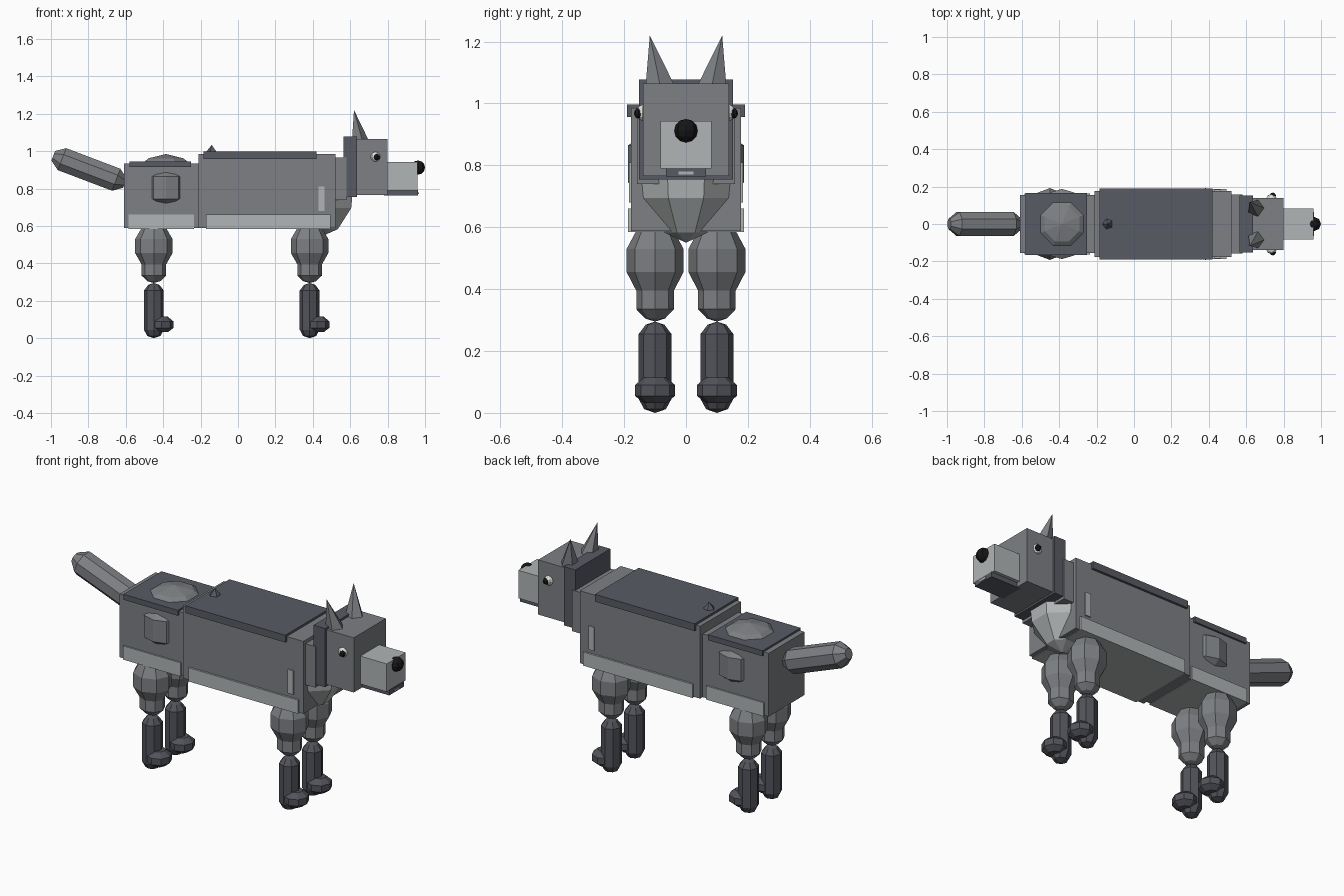
import bpy, bmesh, math
from mathutils import Vector, Matrix

if "Cube" in bpy.data.objects:
    bpy.data.objects.remove(bpy.data.objects["Cube"])


def mat(name, r, g, b):
    m = bpy.data.materials.new(name)
    m.diffuse_color = (r, g, b, 1)
    m.use_nodes = True
    m.node_tree.nodes["Principled BSDF"].inputs["Base Color"].default_value = m.diffuse_color
    return m


GREY = mat("mid grey fur", 0.205, 0.215, 0.23)
DARK = mat("dark grey fur", 0.098, 0.105, 0.128)
SHIN = mat("charcoal fur", 0.085, 0.088, 0.105)
LIGHT = mat("light grey fur", 0.44, 0.46, 0.465)
BLACK = mat("black", 0.008, 0.008, 0.009)
WHITE = mat("eye white", 0.75, 0.75, 0.72)


def finish(name, bm, material):
    bmesh.ops.recalc_face_normals(bm, faces=bm.faces)
    me = bpy.data.meshes.new(name)
    bm.to_mesh(me)
    bm.free()
    me.materials.append(material)
    ob = bpy.data.objects.new(name, me)
    bpy.context.collection.objects.link(ob)
    return ob


def box(name, material, x, y, z):
    """Box from (min, max) ranges."""
    bm = bmesh.new()
    bmesh.ops.create_cube(bm, size=1)
    for v in bm.verts:
        v.co = Vector([(r[0] + r[1]) / 2 + c * (r[1] - r[0])
                       for c, r in zip(v.co, (x, y, z))])
    return finish(name, bm, material)


def lathe(name, material, profile, loc, axis=(0, 0, 1), segs=8,
          sx=1, sy=1, turn=0.0):
    """Faceted solid from (radius, height) pairs along an axis."""
    bm = bmesh.new()
    rings = []
    for r, h in profile:
        if r == 0:
            rings.append([bm.verts.new((0, 0, h))])
        else:
            rings.append([bm.verts.new((
                sx * r * math.cos(turn + math.tau * i / segs),
                sy * r * math.sin(turn + math.tau * i / segs), h))
                for i in range(segs)])
    for a, b in zip(rings, rings[1:]):
        for i in range(segs):
            j = (i + 1) % segs
            ring = [a[i % len(a)], a[j % len(a)], b[j % len(b)], b[i % len(b)]]
            bm.faces.new(list(dict.fromkeys(ring)))
    for end in (rings[0], rings[-1]):
        if len(end) > 2:
            bm.faces.new(end)
    q = Vector((0, 0, 1)).rotation_difference(Vector(axis))
    bm.transform(Matrix.Translation(loc) @ q.to_matrix().to_4x4())
    return finish(name, bm, material)


def ball(name, material, loc, scale, u=8, v=6):
    bm = bmesh.new()
    bmesh.ops.create_uvsphere(bm, u_segments=u, v_segments=v, radius=1)
    bm.transform(Matrix.Translation(loc) @ Matrix.Diagonal((*scale, 1)))
    return finish(name, bm, material)


def ear(name, side):
    """Leaning five-sided spike."""
    bm = bmesh.new()
    base = []
    for i in range(5):
        a = math.tau * i / 5
        base.append(bm.verts.new((0.65 + 0.05 * math.cos(a),
                                  side * (0.083 + 0.05 * math.sin(a)), 1.055)))
    tip = bm.verts.new((0.62, side * 0.117, 1.22))
    for i in range(5):
        bm.faces.new((base[i], base[(i + 1) % 5], tip))
    bm.faces.new(base)
    return finish(name, bm, GREY)


# Torso
box("chest", GREY, (-0.21, 0.52), (-0.177, 0.177), (0.588, 0.985))
box("back_saddle", DARK, (-0.185, 0.42), (-0.19, 0.19), (0.957, 0.997))
box("chest_belly", LIGHT, (-0.17, 0.495), (-0.187, 0.187), (0.585, 0.66))
box("hips", GREY, (-0.61, -0.20), (-0.155, 0.155), (0.588, 0.935))
box("hip_saddle", DARK, (-0.58, -0.25), (-0.165, 0.165), (0.915, 0.945))
box("hip_belly", LIGHT, (-0.585, -0.235), (-0.163, 0.163), (0.585, 0.66))
lathe("rump_dome", GREY, [(0.13, 0.94), (0.1, 0.962), (0, 0.985)],
      (-0.385, 0, 0), turn=math.pi / 8)
lathe("back_spike", DARK, [(0.032, 0.99), (0.028, 1.0), (0, 1.033)],
      (-0.14, 0, 0), segs=5, turn=math.pi)

# Neck and chest tuft
box("neck", GREY, (0.50, 0.58), (-0.158, 0.158), (0.74, 0.965))
lathe("chest_tuft", LIGHT,
      [(0, 0.55), (0.08, 0.583), (0.157, 0.695), (0.165, 0.77), (0.1, 0.86)],
      (0.46, 0, 0), segs=8, sy=0.95, turn=math.pi / 8)

# Head
box("ruff", DARK, (0.565, 0.635), (-0.152, 0.152), (0.755, 1.077))
box("head", GREY, (0.60, 0.80), (-0.139, 0.139), (0.765, 1.065))
box("snout", LIGHT, (0.78, 0.96), (-0.082, 0.082), (0.79, 0.943))
box("jaw", DARK, (0.78, 0.963), (-0.064, 0.064), (0.764, 0.792))
box("tongue", LIGHT, (0.90, 0.967), (-0.024, 0.024), (0.77, 0.78))
ball("nose", BLACK, (0.962, 0, 0.912), (0.038, 0.038, 0.038))

# Tail
tail_axis = Vector((0.935, 0, -0.355))
lathe("tail", GREY,
      [(0.03, 0), (0.068, 0.05), (0.068, 0.36), (0.03, 0.41)],
      (-0.988, 0, 0.975), tail_axis, turn=math.pi / 8)

for side, tag in ((-1, "right"), (1, "left")):
    # Face details
    ear(tag + "_ear", side)
    ball(tag + "_eye", WHITE, (0.735, side * 0.14, 0.97), (0.026, 0.02, 0.026))
    ball(tag + "_pupil", BLACK, (0.742, side * 0.153, 0.968),
         (0.017, 0.015, 0.017))
    # Haunch bulge and shoulder mark
    lathe(tag + "_haunch", GREY,
          [(0, 0.695), (0.095, 0.745), (0.095, 0.865), (0, 0.91)],
          (-0.385, side * 0.12, 0), segs=8, sy=0.71)
    box(tag + "_shoulder_mark", LIGHT, (0.43, 0.463),
        sorted((side * 0.17, side * 0.184)), (0.68, 0.81))
    # Legs
    for x, end in ((-0.45, "hind"), (0.383, "front")):
        name = tag + "_" + end
        p = (x, side * 0.1, 0)
        lathe(name + "_thigh", GREY,
              [(0, 0.63), (0.065, 0.59), (0.1, 0.53), (0.1, 0.455),
               (0.066, 0.395), (0.066, 0.335), (0.035, 0.305), (0, 0.295)],
              p, sy=0.92)
        lathe(name + "_shin", SHIN,
              [(0, 0.295), (0.03, 0.285), (0.053, 0.255), (0.053, 0.045),
               (0.035, 0.012), (0, 0)], p)
        lathe(name + "_paw", SHIN,
              [(0.035, 0.032), (0.065, 0.055), (0.065, 0.09), (0.035, 0.115)],
              (x + 0.04, p[1], 0), sx=1.0)
